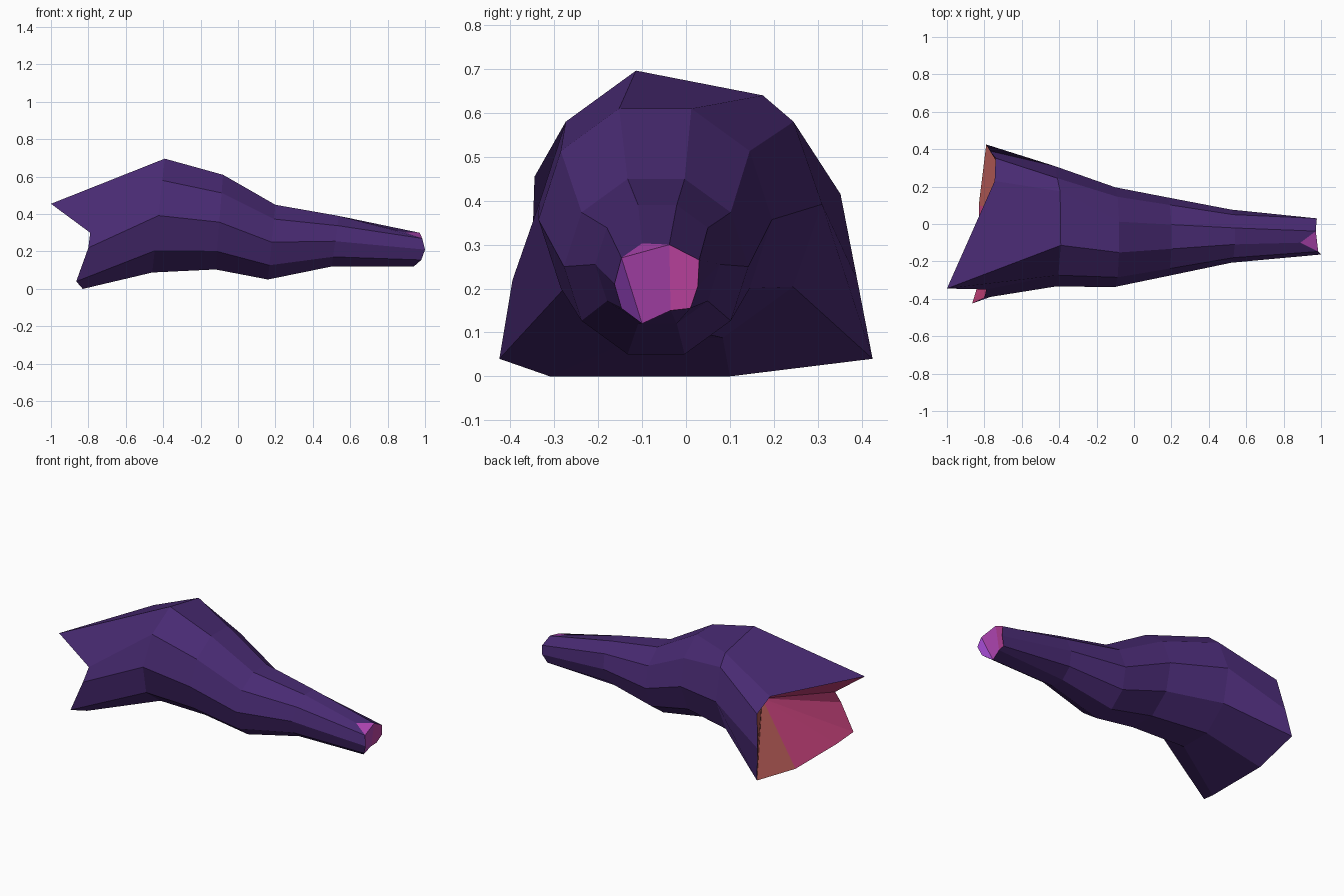
import bpy, math

if "Cube" in bpy.data.objects:
    bpy.data.objects.remove(bpy.data.objects["Cube"])

N = 10  # sides of every cross-section


def material(name, rgb):
    m = bpy.data.materials.new(name)
    m.diffuse_color = (*rgb, 1)
    m.use_nodes = True
    m.node_tree.nodes["Principled BSDF"].inputs["Base Color"].default_value = m.diffuse_color
    return m


purple = material("dark purple", (0.065, 0.023, 0.168))
pink = material("pink", (0.580, 0.056, 0.205))
orange = material("dusty orange", (0.490, 0.110, 0.100))
violet = material("violet", (0.300, 0.056, 0.520))
orchid = material("orchid", (0.430, 0.060, 0.450))
magenta = material("magenta", (0.520, 0.058, 0.360))


def build(name, verts, faces, mats, rule=None):
    """Flat-shaded mesh; rule maps a face to its material slot."""
    me = bpy.data.meshes.new(name)
    me.from_pydata(verts, [], faces)
    for m in mats:
        me.materials.append(m)
    for p in me.polygons:
        p.material_index = rule(p) if rule else 0
    ob = bpy.data.objects.new(name, me)
    bpy.context.collection.objects.link(ob)
    return ob


def ring(x, y, z, r, lean):
    """Ten-sided section facing +x, leaning forward with height."""
    pts = []
    for i in range(N):
        a = 2 * math.pi * i / N
        dz = r * math.sin(a)
        pts.append((x + lean * dz, y + r * math.cos(a), z + dz))
    return pts


# Irregular ends, counter-clockwise from the +y side
rear = [(-0.77, 0.39, 0.22), (-0.74, 0.352, 0.415), (-0.745, 0.23, 0.48),
        (-1.0, -0.345, 0.455), (-0.79, -0.35, 0.30), (-0.80, -0.395, 0.22),
        (-0.865, -0.425, 0.04), (-0.83, -0.31, 0.0), (-0.83, 0.10, 0.0),
        (-0.79, 0.425, 0.04)]
tip = [(0.98, 0.027, 0.205), (0.977, 0.03, 0.265), (0.972, -0.038, 0.30),
       (0.89, -0.10, 0.303), (0.985, -0.147, 0.27), (1.0, -0.163, 0.21),
       (0.98, -0.147, 0.155), (0.94, -0.10, 0.12), (0.95, -0.035, 0.15),
       (0.955, 0.01, 0.155)]

# Regular sections between them
shoulder = ring(-0.425, -0.015, 0.392, 0.32, 0.11)
shoulder[1] = (-0.41, 0.245, 0.58)
shoulder[2] = (-0.395, 0.175, 0.64)
shoulder[0] = (-0.425, 0.31, 0.392)
rings = [rear, shoulder,
         ring(-0.10, -0.07, 0.357, 0.266, 0.08),
         ring(0.18, -0.068, 0.25, 0.21, 0.10),
         ring(0.52, -0.065, 0.255, 0.142, 0.14),
         tip]

# Outer skin
verts = [p for r in rings for p in r]
faces = []
for k in range(len(rings) - 1):
    for i in range(N):
        j = (i + 1) % N
        a, b = k * N, (k + 1) * N
        faces.append((a + i, a + j, b + j, b + i))
build("outer_skin", verts, faces, [purple])

# Rear hollow: a recessed cone, orange towards +y and pink elsewhere
hollow = rear + [(-0.55, 0.03, 0.34)]
build("rear_hollow", hollow, [(N, (i + 1) % N, i) for i in range(N)],
      [pink, orange], lambda p: 1 if p.center.y > 0.15 else 0)

# Tip cut face: vertical bands plus the notch on top
build("tip_cut", tip,
      [(8, 9, 0, 1, 2), (2, 4, 7, 8), (4, 5, 6, 7), (2, 3, 4)],
      [magenta, orchid, violet], lambda p: min(p.index, 3) % 3 if p.index < 3 else 1)
